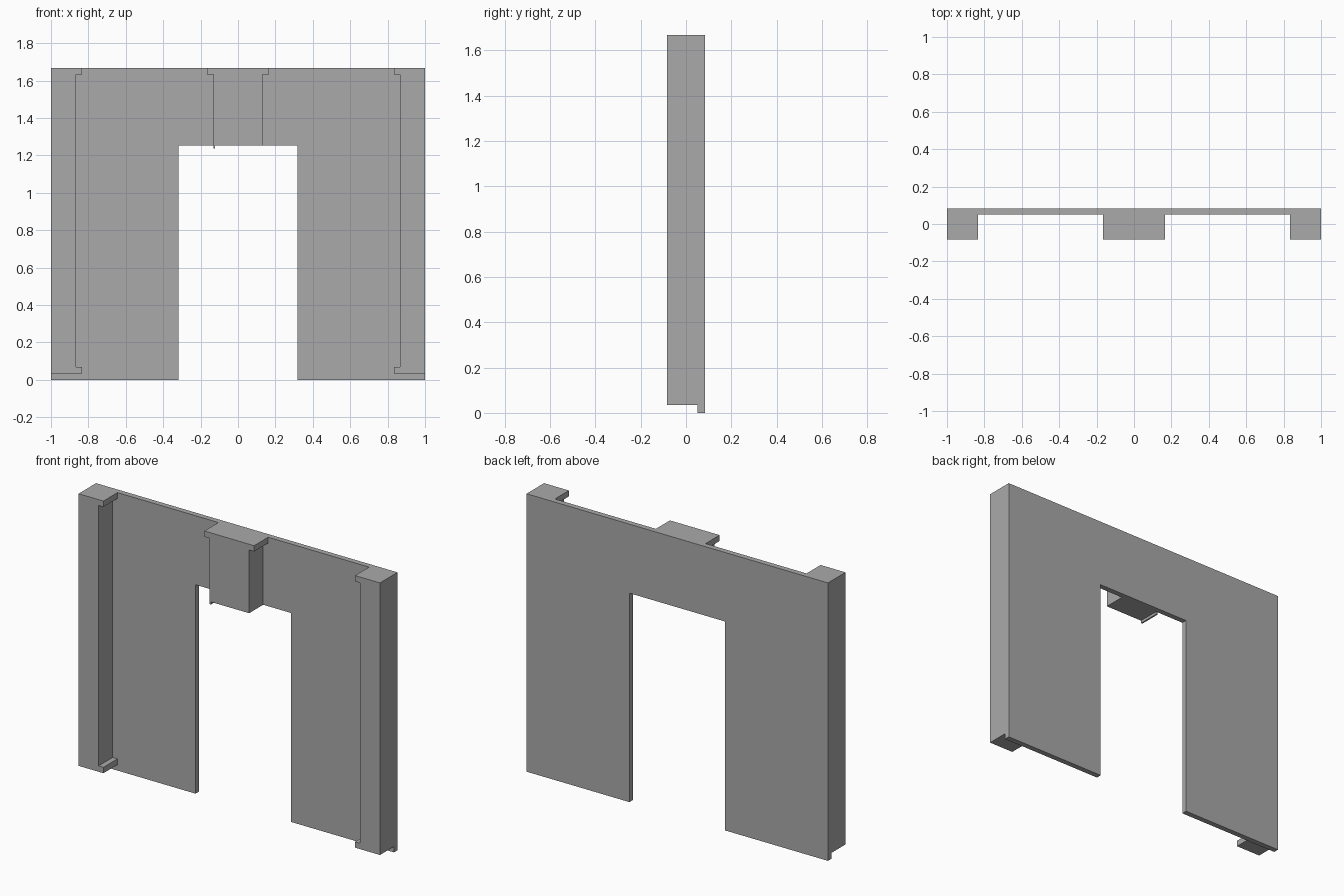
import bpy
import bmesh

cube = bpy.data.objects.get("Cube")
if cube:
    bpy.data.objects.remove(cube, do_unlink=True)

grey = bpy.data.materials.new("plain grey")
grey.use_nodes = True
colour = (0.4, 0.4, 0.4, 1)
grey.diffuse_color = colour
grey.node_tree.nodes["Principled BSDF"].inputs["Base Color"].default_value = colour

FRONT, WALL, BACK = -0.083, 0.05, 0.083
TOP, LINTEL = 1.667, 1.253
LIP = 0.035          # thickness of the end flanges
POST, FLANGE = 0.867, 0.835


def extrude_profile(name, outline, y0, y1):
    """Extrude a closed x-z outline from y0 to y1."""
    bm = bmesh.new()
    face = bm.faces.new([bm.verts.new((x, y0, z)) for x, z in outline])
    result = bmesh.ops.extrude_face_region(bm, geom=[face])
    moved = [v for v in result["geom"] if isinstance(v, bmesh.types.BMVert)]
    bmesh.ops.translate(bm, verts=moved, vec=(0, y1 - y0, 0))
    bmesh.ops.recalc_face_normals(bm, faces=bm.faces)
    mesh = bpy.data.meshes.new(name)
    bm.to_mesh(mesh)
    bm.free()
    mesh.materials.append(grey)
    obj = bpy.data.objects.new(name, mesh)
    bpy.context.collection.objects.link(obj)
    return obj


# Wall panel with the doorway opening
half_door = 0.317
half_wall = [(half_door, LINTEL), (half_door, 0), (1, 0), (1, TOP)]
extrude_profile("wall_panel",
                half_wall + [(-x, z) for x, z in reversed(half_wall)], WALL, BACK)

# Side posts with a flange at the top and the bottom
base = LIP
post = [(1, base), (FLANGE, base), (FLANGE, base + LIP), (POST, base + LIP),
        (POST, TOP - LIP), (FLANGE, TOP - LIP), (FLANGE, TOP), (1, TOP)]
for side, name in ((1, "left_post"), (-1, "right_post")):
    extrude_profile(name, [(side * x, z) for x, z in post], FRONT, WALL)

# Centre post above the doorway, with a top flange and a small drip lip
half, cap, lip_in, lip_z = 0.132, 0.165, -0.122, 1.237
extrude_profile("centre_post", [
    (-cap, TOP), (-cap, TOP - LIP), (-half, TOP - LIP), (-half, lip_z),
    (lip_in, lip_z), (lip_in, LINTEL), (half, LINTEL), (half, TOP - LIP),
    (cap, TOP - LIP), (cap, TOP)], FRONT, WALL)
